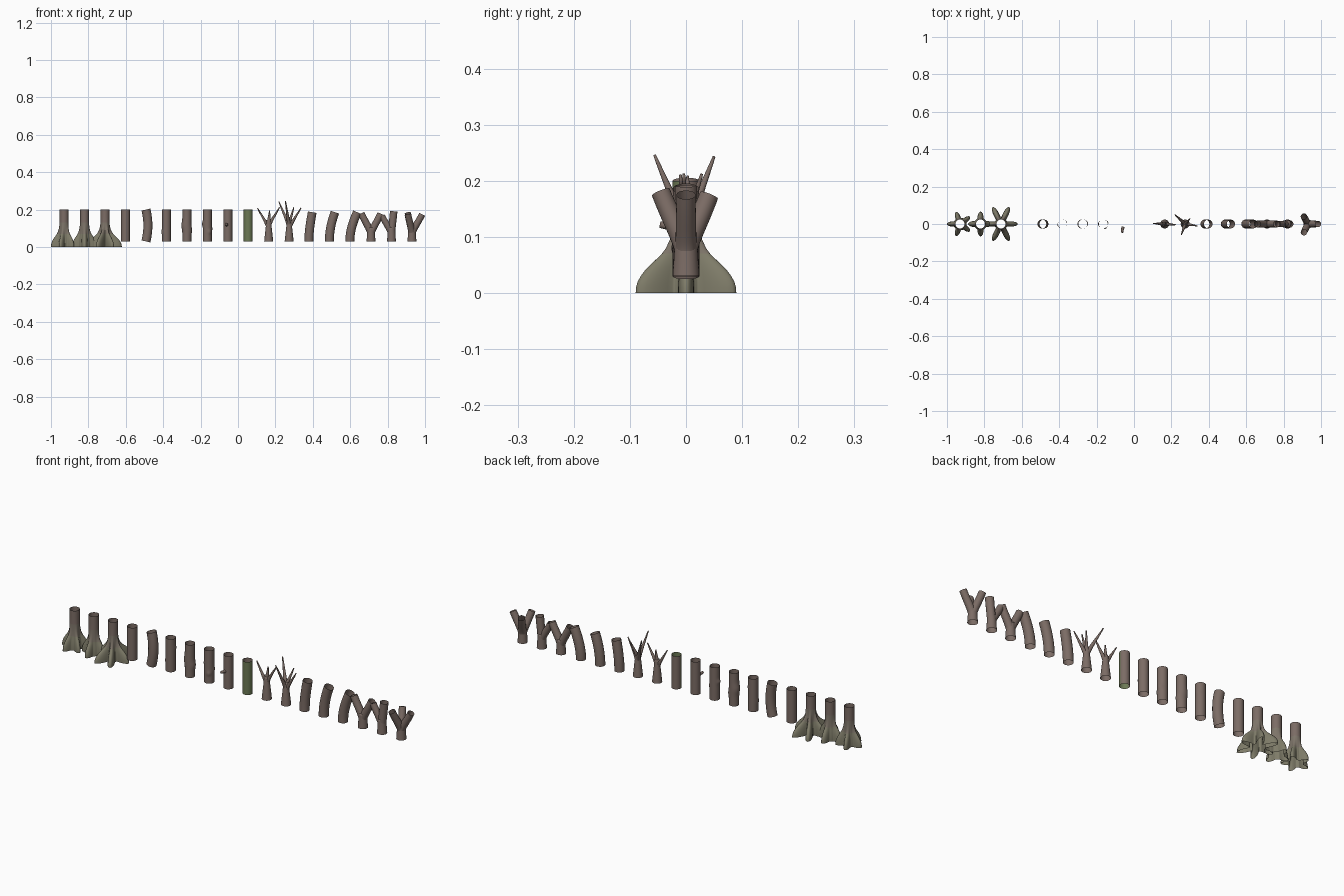
import bpy, bmesh, math
from mathutils import Vector
from mathutils.geometry import interpolate_bezier

if "Cube" in bpy.data.objects:
    bpy.data.objects.remove(bpy.data.objects["Cube"])

R, Z0, Z1 = 0.024, 0.03, 0.20
SIDES = 24


def mat(name, c):
    m = bpy.data.materials.new(name)
    m.diffuse_color = (*c, 1)
    m.use_nodes = True
    m.node_tree.nodes["Principled BSDF"].inputs["Base Color"].default_value = m.diffuse_color
    return m


BARK = mat("bark", (0.20, 0.15, 0.13))
BLEND = mat("bark_mossy", (0.205, 0.175, 0.14))
EARTH = mat("root_moss", (0.21, 0.20, 0.14))
GREEN = mat("green_moss", (0.15, 0.19, 0.09))
MATS = [BARK, BLEND, EARTH, GREEN]


def slot(i):
    return -0.93 + 1.86 * i / 17


def angdiff(a, b):
    return (a - b + math.pi) % (2 * math.pi) - math.pi


def skin(bm, rings, cap=False):
    """Joins rings of points into an open tube."""
    vs = [[bm.verts.new(p) for p in ring] for ring in rings]
    n = len(vs[0])
    for a, b in zip(vs, vs[1:]):
        for k in range(n):
            bm.faces.new((a[k], a[(k + 1) % n], b[(k + 1) % n], b[k]))
    if cap:
        bm.faces.new(vs[-1])


def tube(bm, p0, h0, h1, p1, r0, r1, steps=16, sides=SIDES, bumps=(), cap=False):
    """Tube along a bezier; bumps = (angle in degrees, t, height, width)."""
    pts = interpolate_bezier(Vector(p0), Vector(h0), Vector(h1), Vector(p1), steps)
    rings = []
    for i, p in enumerate(pts):
        t = i / (steps - 1)
        d = pts[min(i + 1, steps - 1)] - pts[max(i - 1, 0)]
        q = Vector((0, 0, 1)).rotation_difference(d)
        ring = []
        for k in range(sides):
            a = 2 * math.pi * k / sides
            r = r0 + (r1 - r0) * t
            for ba, bt, bh, bw in bumps:
                da = angdiff(a, math.radians(ba)) * R
                dt = (t - bt) * (Z1 - Z0)
                r += bh * math.exp(-(da * da + dt * dt) / (bw * bw))
            ring.append(p + q @ Vector((r * math.cos(a), r * math.sin(a), 0)))
        rings.append(ring)
    skin(bm, rings, cap)


def finish(bm, name, i, pick=None):
    me = bpy.data.meshes.new(name)
    for m in MATS:
        me.materials.append(m)
    if pick:
        bm.normal_update()
        for f in bm.faces:
            f.material_index = pick(f)
    bm.to_mesh(me)
    bm.free()
    ob = bpy.data.objects.new(name, me)
    ob.location.x = slot(i)
    bpy.context.collection.objects.link(ob)
    me.shade_smooth()


# Root flares
FLARE = [(0, 1), (.01, .99), (.02, .95), (.03, .87), (.04, .76), (.05, .62), (.06, .46),
         (.07, .31), (.08, .2), (.095, .1), (.11, .04), (.13, 0), (.165, 0), (.2, 0)]


def root(i, name, lobes, w):
    bm = bmesh.new()
    rings = []
    for z, f in FLARE:
        ring = []
        for k in range(96):
            a = 2 * math.pi * k / 96
            l = max((L - R) * math.exp(-(angdiff(a, math.radians(d)) / w) ** 2)
                    for d, L in lobes)
            r = R + f * max(l, 0.010)
            ring.append((r * math.cos(a), r * math.sin(a), z))
        rings.append(ring)
    skin(bm, rings)
    finish(bm, name, i, lambda f: 2 if f.calc_center_median().z < .07
           else 1 if f.calc_center_median().z < .12 else 0)


root(0, "root_five_lobes", [(180, .07), (252, .068), (324, .066), (36, .066), (108, .068)], .36)
root(1, "root_four_lobes", [(0, .066), (90, .066), (180, .066), (270, .066)], .42)
root(2, "root_six_lobes", [(0, .09), (64, .1), (116, .1), (180, .088), (244, .1), (296, .1)], .3)

# Trunk segments: (name, sideways bow, bumps)
SEGMENTS = [
    ("trunk_straight", 0, ()),
    ("trunk_bowed", .014, ()),
    ("trunk_small_knot", 0, [(200, .3, .003, .012), (20, .7, .003, .012)]),
    ("trunk_swollen", 0, [(180, .5, .005, .025), (10, .35, .004, .02)]),
    ("trunk_knots", 0, [(180, .55, .006, .010), (300, .3, .005, .009), (20, .4, .005, .01)]),
    ("trunk_stub", 0, ()),
    ("trunk_mossy", 0, ()),
]
for n, (name, bow, bumps) in enumerate(SEGMENTS):
    bm = bmesh.new()
    tube(bm, (0, 0, Z0), (bow, 0, .087), (bow, 0, .143), (0, 0, Z1), R, R, 22, bumps=bumps)
    if name == "trunk_stub":
        tube(bm, (-.004, -.015, .118), (-.006, -.025, .119), (-.008, -.035, .12),
             (-.009, -.046, .122), .009, .006, 6, 12, cap=True)
    mossy = name == "trunk_mossy"
    finish(bm, name, n + 3, (lambda f: 3 if f.normal.y < -.1 else 0) if mossy else None)


# Broken tops with pointed spikes
def spiky(i, name, tips):
    bm = bmesh.new()
    tube(bm, (0, 0, Z0), (0, 0, .07), (0, 0, .10), (0, 0, .145), R, .012, cap=True)
    for x, y, z, zb, rb in tips:
        tube(bm, (0, 0, zb), (x * .1, y * .1, zb + .02), (x * .6, y * .6, zb + (z - zb) * .6),
             (x, y, z), rb, .0025, 12, 14, cap=True)
    finish(bm, name, i)


spiky(10, "broken_top_two_spikes", [(-.06, .003, .208, .10, .012), (.058, -.004, .212, .11, .012),
                                    (.005, .004, .195, .12, .013)])
spiky(11, "broken_top_spikes", [(-.055, .05, .243, .11, .013), (-.02, -.056, .246, .11, .012),
                                (.064, -.01, .21, .10, .012), (.025, .028, .212, .12, .011)])

# Bent segments
for i, name, dx, ang in [(12, "bend_slight", .014, 10), (13, "bend_medium", .026, 20),
                         (14, "bend_strong", .036, 24)]:
    bm = bmesh.new()
    s, c = math.sin(math.radians(ang)), math.cos(math.radians(ang))
    top = Vector((dx, 0, .186))
    tube(bm, (-.004, 0, Z0), (-.004, 0, .085), top - Vector((s, 0, c)) * .055, top, R, R * .97)
    finish(bm, name, i)


# Forks: each limb (tip x, y, z, end radius)
def fork(i, name, limbs):
    bm = bmesh.new()
    tube(bm, (0, 0, Z0), (0, 0, .05), (0, 0, .07), (0, 0, .105), R, .0195, 10, cap=True)
    for x, y, z, r in limbs:
        tube(bm, (0, 0, .065), (0, 0, .09), (x * .5, y * .5, .065 + (z - .065) * .5),
             (x, y, z), .0195, r)
    finish(bm, name, i)


fork(15, "fork_two_way", [(-.052, 0, .18, .018), (.052, 0, .178, .018)])
fork(16, "fork_side_limb", [(.012, 0, .191, .020), (-.052, 0, .168, .016)])
fork(17, "fork_three_way", [(.055, 0, .175, .017), (-.022, .041, .174, .017),
                            (-.022, -.045, .180, .017)])
